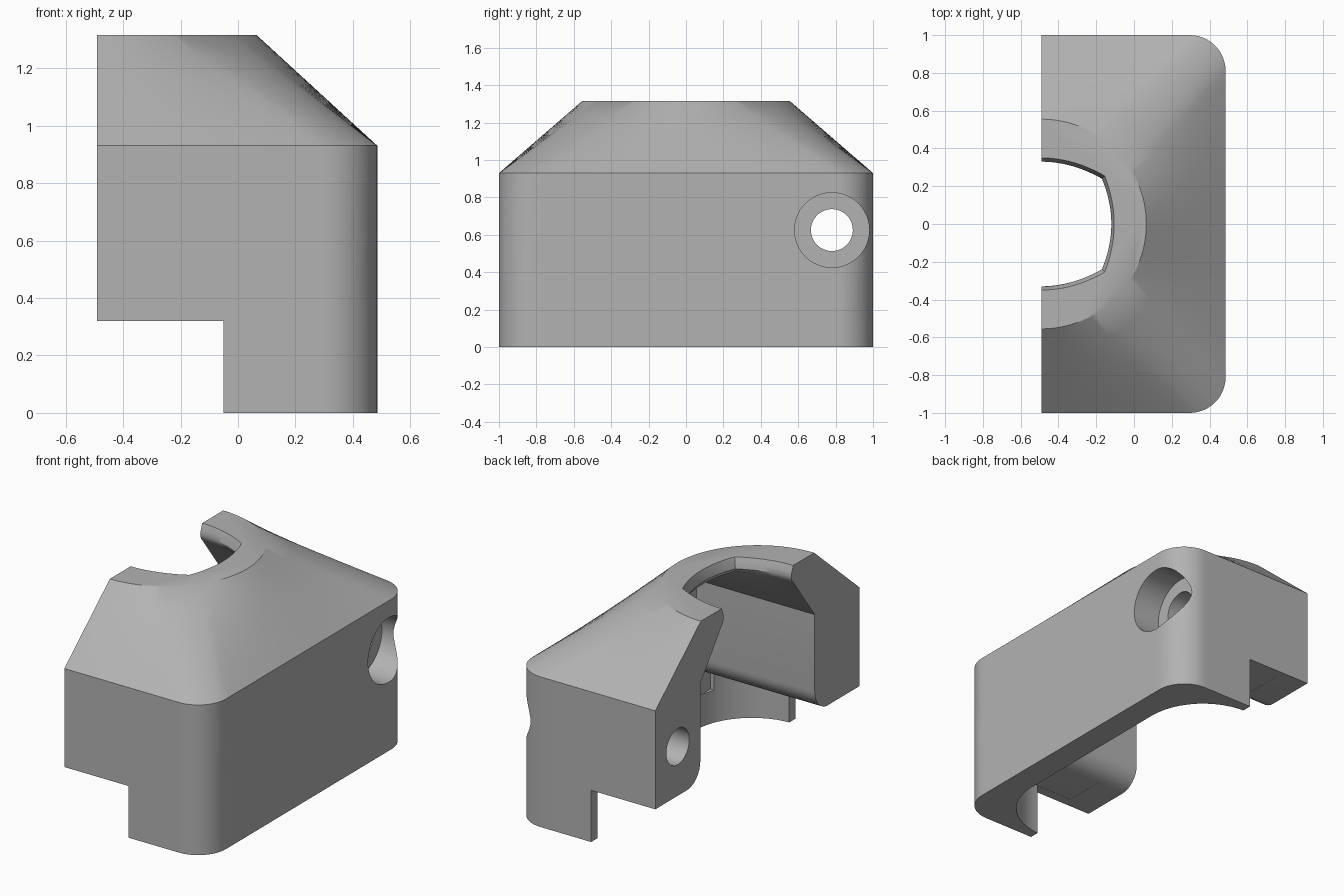
import bpy, bmesh, math
from mathutils import Vector

if "Cube" in bpy.data.objects:
    bpy.data.objects.remove(bpy.data.objects["Cube"])

BACK, FRONT = -0.49, 0.485      # split face and rounded face
EAVE, TOP = 0.93, 1.315         # start and end of the tapered roof
STEP = 0.32                     # underside of the stepped part

grey = bpy.data.materials.new("warm_grey")
grey.use_nodes = True
grey.diffuse_color = (0.45, 0.45, 0.45, 1)
grey.node_tree.nodes["Principled BSDF"].inputs["Base Color"].default_value = (0.45, 0.45, 0.45, 1)


def finish(bm, name):
    bmesh.ops.recalc_face_normals(bm, faces=bm.faces)
    mesh = bpy.data.meshes.new(name)
    bm.to_mesh(mesh)
    bm.free()
    mesh.materials.append(grey)
    obj = bpy.data.objects.new(name, mesh)
    bpy.context.collection.objects.link(obj)
    return obj


def loft(name, rings):
    """Closed solid through (z, outline) pairs with equal point counts."""
    bm = bmesh.new()
    loops = [[bm.verts.new((x, y, z)) for x, y in pts] for z, pts in rings]
    n = len(loops[0])
    for low, high in zip(loops, loops[1:]):
        for i in range(n):
            j = (i + 1) % n
            bm.faces.new((low[i], low[j], high[j], high[i]))
    bm.faces.new(loops[0])
    bm.faces.new(loops[-1])
    return finish(bm, name)


def box(name, lo, hi):
    outline = [(lo[0], lo[1]), (hi[0], lo[1]), (hi[0], hi[1]), (lo[0], hi[1])]
    return loft(name, [(lo[2], outline), (hi[2], outline)])


def rod(name, x0, x1, y, z, radius):
    """Cylinder along x."""
    bm = bmesh.new()
    bmesh.ops.create_cone(bm, cap_ends=True, segments=48, radius1=radius, radius2=radius, depth=x1 - x0)
    for v in bm.verts:
        v.co = Vector(((x0 + x1) / 2 + v.co.z, y + v.co.x, z + v.co.y))
    return finish(bm, name)


def mix(a, b, t):
    return [(p[0] + (q[0] - p[0]) * t, p[1] + (q[1] - p[1]) * t) for p, q in zip(a, b)]


def mirrored(half):
    """Complete an outline whose last point lies on y = 0."""
    return half + [(x, -y) for x, y in reversed(half[:-1])]


def rounded_outline(x0, x1, w, r, n=12):
    half = [(x0 + (x1 - r - x0) * i / n, -w) for i in range(n)]
    for i in range(n):
        a = math.pi / 2 * i / n
        half.append((x1 - r + r * math.sin(a), -w + r - r * math.cos(a)))
    half += [(x1, (r - w) * (1 - i / n)) for i in range(n + 1)]
    return mirrored(half)


def collar_outline(r, n=12):
    half = []
    for a0, a1, count in ((0, 31, n), (31, 58, n), (58, 90, n + 1)):
        for i in range(count):
            a = math.radians(a0 + (a1 - a0) * i / n)
            half.append((BACK + r * math.sin(a), -r * math.cos(a)))
    return mirrored(half)


def cavity_outline(y0, cx, cy, xm, n=12):
    """Opening with bowed sides meeting at a corner (cx, cy)."""
    half = [(BACK - 0.1, -y0)]
    half += [(BACK + (cx - BACK) * i / n, -(y0 + (cy - y0) * (i / n) ** 2)) for i in range(n)]
    half += [(xm + (cx - xm) * (1 - i / n) ** 2, -cy * (1 - i / n)) for i in range(n + 1)]
    return mirrored(half)


# outer shell with tapered roof
base, collar = rounded_outline(BACK, FRONT, 1, 0.19), collar_outline(0.555)
body = loft("housing_half", [(0, base)] + [
    (EAVE + (TOP - EAVE) * k / 5, mix(base, collar, k / 5)) for k in range(6)])

# inner chamber: flared lower lip, straight walls, tapered ceiling, rounded neck
IN_X, IN_Y = 0.32, 0.56
rings = []
for k in range(9):
    a = math.pi / 2 * k / 8
    w = IN_Y + 0.135 * (1 - math.sin(a))
    rings.append((0.45 - 0.131 * math.cos(a), cavity_outline(w, IN_X, w, IN_X)))
rings.insert(0, (0.2, rings[0][1]))
room = cavity_outline(IN_Y, IN_X, IN_Y, IN_X)
neck = cavity_outline(0.33, -0.17, 0.24, -0.12)
lip = cavity_outline(0.35, -0.155, 0.255, -0.105)
rings += [(EAVE + 0.27 * k / 4, mix(room, neck, 0.88 * k / 4)) for k in range(5)]
rings += [(1.225, mix(room, neck, 0.97)), (1.25, neck), (1.28, mix(neck, lip, 0.3)),
          (TOP, lip), (1.4, lip)]
cutters = [loft("chamber_cutter", rings)]

# step under the split side, and the wide pocket in the foot
cutters.append(box("step_cutter", (-0.8, -1.2, -0.2), (-0.05, 1.2, STEP)))
pocket = rounded_outline(-0.3, IN_X + 0.002, 0.94, 0.39)
cutters.append(loft("pocket_cutter", [(-0.1, pocket), (STEP + 0.001, pocket)]))

# counterbored screw holes, one set slightly higher
for side, y, z in (("left", 0.78, 0.625), ("right", -0.78, 0.68)):
    cutters.append(rod(side + "_hole_cutter", -0.7, 0.7, y, z, 0.112))
    cutters.append(rod(side + "_bore_cutter", 0.3, 0.7, y, z, 0.2))

bpy.context.view_layer.objects.active = body
body.select_set(True)
for cutter in cutters:
    mod = body.modifiers.new(cutter.name, "BOOLEAN")
    mod.operation, mod.solver, mod.object = "DIFFERENCE", "EXACT", cutter
    bpy.ops.object.modifier_apply(modifier=mod.name)
    bpy.data.objects.remove(cutter)

bpy.ops.object.shade_smooth_by_angle(angle=math.radians(30))
